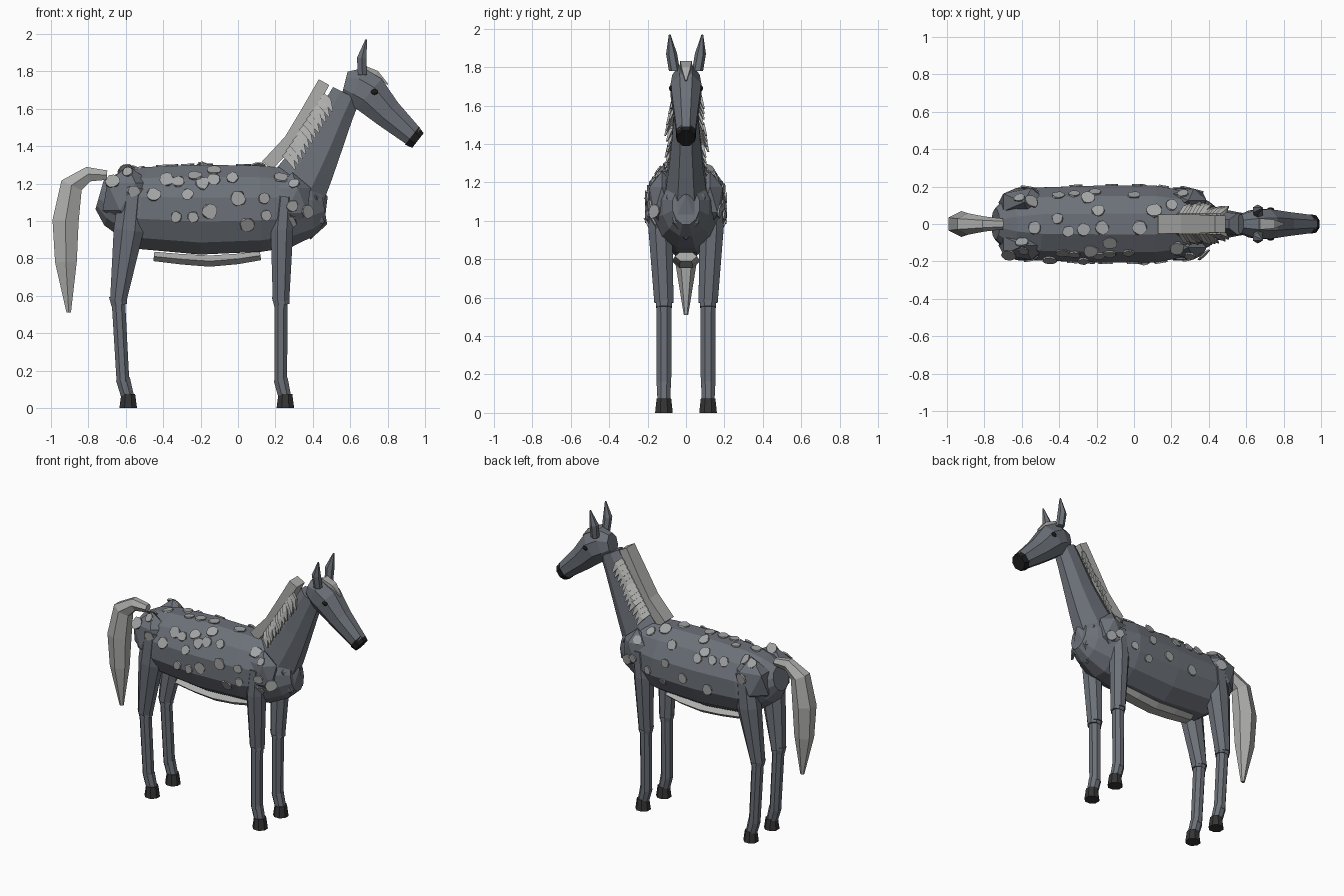
import bpy, bmesh, math, random
from mathutils import Vector, Matrix
from mathutils.bvhtree import BVHTree

random.seed(4)
old = bpy.data.objects.get("Cube")
if old:
    bpy.data.objects.remove(old, do_unlink=True)


def material(name, r, g, b):
    m = bpy.data.materials.new(name)
    m.use_nodes = True
    m.diffuse_color = (r, g, b, 1)
    shader = m.node_tree.nodes["Principled BSDF"]
    shader.inputs["Base Color"].default_value = (r, g, b, 1)
    shader.inputs["Roughness"].default_value = 0.9
    return m


COAT = material("slate coat", .15, .165, .19)
HAIR = material("pale hair", .42, .42, .41)
DAPPLE = material("dapple grey", .36, .365, .37)
HOOF = material("dark hoof", .035, .035, .035)
BLACK = material("black", .012, .012, .012)


def finish(name, bm, mat):
    bmesh.ops.recalc_face_normals(bm, faces=bm.faces)
    mesh = bpy.data.meshes.new(name)
    bm.to_mesh(mesh)
    bm.free()
    mesh.materials.append(mat)
    obj = bpy.data.objects.new(name, mesh)
    bpy.context.collection.objects.link(obj)
    return obj


def add_loft(bm, rings, sides, side=1):
    """Rings are (x, z, half depth across the path, half width, y)."""
    loops = []
    for i, ring in enumerate(rings):
        x, z, a, b = ring[:4]
        y = ring[4] if len(ring) > 4 else 0
        p, q = rings[max(i - 1, 0)], rings[min(i + 1, len(rings) - 1)]
        t = Vector((q[0] - p[0], 0, q[1] - p[1])).normalized()
        across = Vector((-t.z, 0, t.x))
        grow = 1 / math.cos(math.pi / sides)
        loop = []
        for k in range(sides):
            ang = 2 * math.pi * (k + .5) / sides
            pos = Vector((x, y * side, z)) + across * (a * grow * math.cos(ang))
            pos.y += b * grow * math.sin(ang)
            loop.append(bm.verts.new(pos))
        loops.append(loop)
    for lo, hi in zip(loops, loops[1:]):
        for k in range(sides):
            n = (k + 1) % sides
            bm.faces.new((lo[k], lo[n], hi[n], hi[k]))
    bm.faces.new(loops[0])
    bm.faces.new(loops[-1])


def loft(name, mat, sides, rings, side=1):
    bm = bmesh.new()
    add_loft(bm, rings, sides, side)
    return finish(name, bm, mat)


def lump(name, mat, centre, radii, detail=1):
    bm = bmesh.new()
    bmesh.ops.create_icosphere(
        bm, subdivisions=detail, radius=1,
        matrix=Matrix.Translation(centre) @ Matrix.Diagonal((*radii, 1)))
    return finish(name, bm, mat)


# Trunk, chest and neck
solid = [
    loft("body", COAT, 12, [
        (-.74, 1.14, .08, .08), (-.67, 1.12, .15, .15), (-.52, 1.07, .22, .195),
        (-.2, 1.06, .24, .205), (.12, 1.065, .23, .205), (.28, 1.07, .21, .175),
        (.4, 1.07, .15, .12), (.46, 1.08, .1, .07)]),
    lump("chest", COAT, (.39, 0, 1.06), (.1, .12, .16)),
    loft("neck", COAT, 8, [
        (.31, 1.16, .16, .11), (.385, 1.29, .135, .09), (.455, 1.42, .11, .075),
        (.53, 1.58, .09, .062), (.58, 1.68, .08, .055)]),
]

# Head and muzzle
loft("head", COAT, 8, [
    (.57, 1.735, .065, .05), (.63, 1.72, .105, .072), (.7, 1.68, .105, .08),
    (.8, 1.575, .08, .065), (.94, 1.45, .056, .048)])
loft("muzzle", BLACK, 8, [(.93, 1.455, .06, .052), (.962, 1.43, .05, .046)])

# Belly band and dock of hair
loft("belly_band", HAIR, 6, [
    (-.45, .81, .025, .05), (-.3, .795, .028, .06), (-.15, .785, .03, .06),
    (0, .797, .028, .06), (.12, .815, .025, .05)])
loft("tail", HAIR, 6, [
    (-.7, 1.245, .025, .025), (-.8, 1.25, .04, .035), (-.89, 1.19, .06, .05),
    (-.922, 1, .07, .06), (-.92, .78, .058, .048), (-.905, .51, .012, .01)])
loft("forelock", HAIR, 4, [
    (.67, 1.82, .012, .03), (.74, 1.79, .014, .024), (.8, 1.73, .004, .004)])

# Mane strip with hanging locks down both sides
loft("mane", HAIR, 4, [
    (.155, 1.295, .035, .05), (.28, 1.43, .035, .05),
    (.37, 1.58, .035, .05), (.46, 1.742, .032, .045)])
bm = bmesh.new()
for side in (-1, 1):
    for i in range(12):
        f = i / 11
        x, z = .25 + .2 * f, 1.36 + .31 * f
        out = .115 - .03 * f + random.uniform(-.012, .012)
        add_loft(bm, [(x, z, .018, .01, .045), (x + .03, z - .03, .02, .01, out - .02),
                      (x + .055, z - .085, .004, .004, out)], 4, side)
finish("mane_locks", bm, HAIR)


# Legs: hip, thigh, knee, ankle and hoof x positions, with thigh half depths
def leg(name, side, top, thigh, knee, ankle, foot, rise, depth):
    loft(name + "_upper", COAT, 8, [
        (top, rise, depth - .01, .05, .14), (thigh, .95, depth, .062, .133),
        (knee, .575, .044, .05, .115)], side)
    loft(name + "_knee", COAT, 8, [
        (knee - .003, .6, .047, .042, .115), (knee + .005, .55, .042, .042, .115)], side)
    loft(name + "_lower", COAT, 8, [
        (knee, .58, .036, .04, .115), (ankle, .14, .034, .038, .115)], side)
    loft(name + "_pastern", COAT, 8, [
        (ankle, .155, .038, .036, .115), (foot - .003, .06, .034, .034, .115)], side)
    loft(name + "_hoof", HOOF, 8, [
        (foot, .075, .037, .038, .115), (foot, 0, .047, .046, .115)], side)


for side, word in ((-1, "near"), (1, "far")):
    leg("front_leg_" + word, side, .25, .235, .23, .228, .253, 1.13, .06)
    leg("hind_leg_" + word, side, -.56, -.585, -.64, -.615, -.587, 1.18, .08)
    solid.append(lump("haunch_" + word, COAT, (-.59, side * .115, 1.13), (.15, .09, .165)))
    solid.append(lump("shoulder_" + word, COAT, (.29, side * .125, 1.11), (.11, .075, .15)))
    lump("eye_" + word, BLACK, (.73, side * .077, 1.69), (.02, .012, .016), 2)
    loft("ear_" + word, COAT, 6, [
        (.665, 1.78, .024, .025, .06), (.662, 1.87, .026, .025, .075),
        (.685, 1.97, .004, .004, .085)], side)

# Dapples: thin ragged discs laid on the coat
trunk = bmesh.new()
for obj in solid:
    trunk.from_mesh(obj.data)
tree = BVHTree.FromBMesh(trunk)
trunk.free()
dapples = bmesh.new()


def dapple(origin, direction, radius):
    hit, normal, _, _ = tree.ray_cast(Vector(origin), Vector(direction))
    if hit is None:
        return
    spin = normal.to_track_quat("Z", "Y").to_matrix().to_4x4()
    place = Matrix.Translation(hit + normal * .004) @ spin
    made = bmesh.ops.create_cone(dapples, cap_ends=True, segments=11, depth=.009,
                                 radius1=radius, radius2=radius)["verts"]
    for v in made:
        ragged = random.uniform(.85, 1.1)
        v.co = place @ Vector((v.co.x * ragged, v.co.y * ragged, v.co.z))


flank = [(-.67, 1.21), (-.59, 1.26), (-.56, 1.16), (-.45, 1.14), (-.38, 1.22), (-.32, 1.21),
         (-.27, 1.14), (-.23, 1.24), (-.19, 1.2), (-.13, 1.22), (-.03, 1.23), (-.33, 1.02),
         (-.24, 1.02), (-.15, 1.05), (0, 1.12), (.14, 1.12), (.05, .98), (.15, 1.03),
         (.23, 1.23), (.3, 1.2), (.29, 1.08), (.27, .99), (.37, 1.05)]
for i, (x, z) in enumerate(flank):
    dapple((x, -1, z), (0, 1, 0), random.uniform(.028, .042))
    if i % 3:
        dapple((x + random.uniform(-.04, .04), 1, z), (0, -1, 0), random.uniform(.026, .038))
back = [(-.19, .07), (-.17, -.02), (-.35, -.04), (-.27, -.03), (-.41, .03), (.03, -.02),
        (.11, .07), (-.53, -.02), (-.55, .12), (-.13, -.1), (-.6, -.1), (.2, .1)]
for x, y in back:
    dapple((x, y, 2), (0, 0, -1), random.uniform(.03, .042))
finish("dapples", dapples, DAPPLE)
